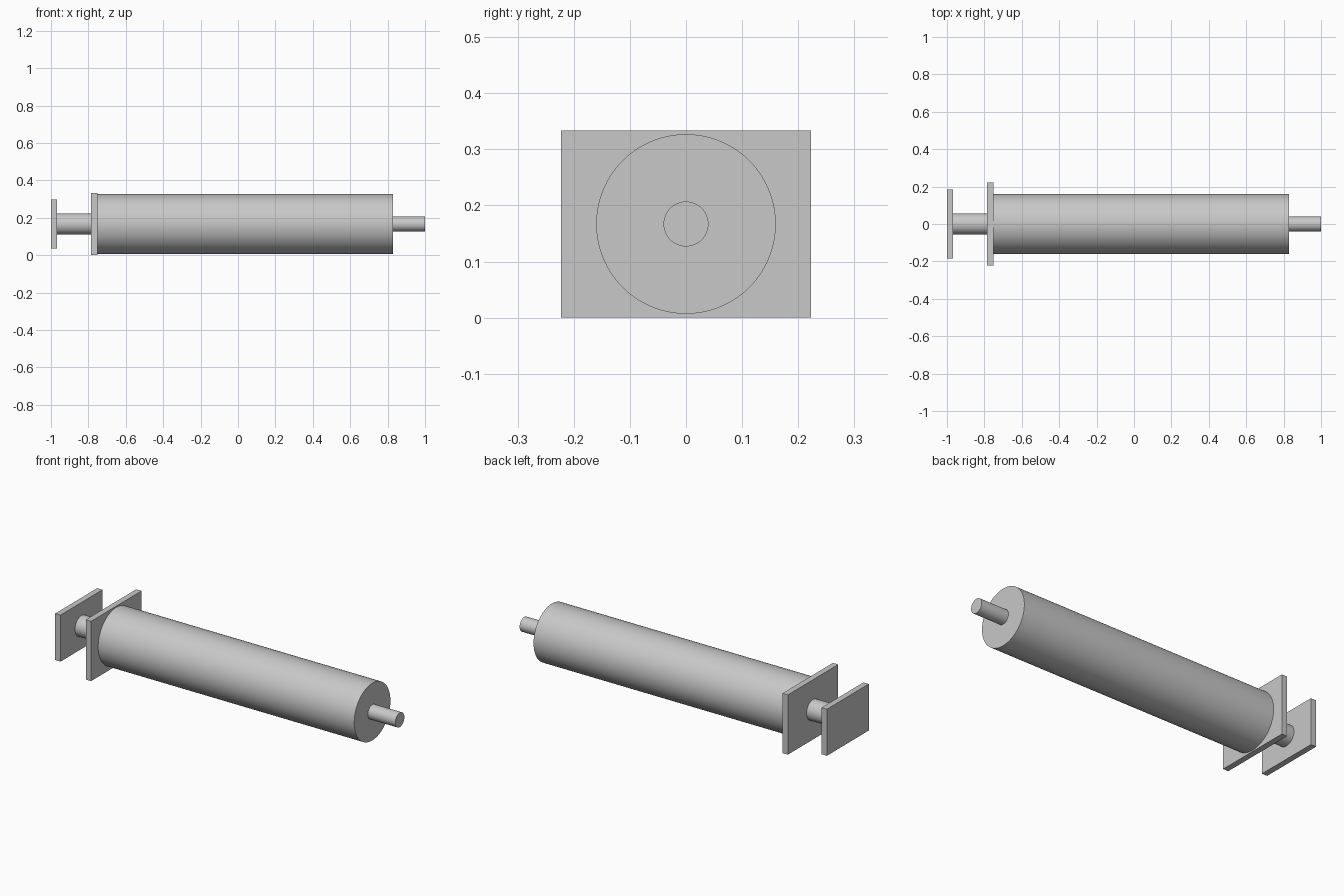
import bpy
import math

cube = bpy.data.objects.get("Cube")
if cube:
    bpy.data.objects.remove(cube, do_unlink=True)

AXIS_Z = 0.167

# Single light grey plastic
GREY = (0.58, 0.58, 0.58, 1)
plastic = bpy.data.materials.new("light_grey")
plastic.use_nodes = True
plastic.diffuse_color = GREY
plastic.node_tree.nodes["Principled BSDF"].inputs["Base Color"].default_value = GREY


def finish(name):
    obj = bpy.context.object
    obj.name = obj.data.name = name
    obj.data.materials.append(plastic)
    return obj


def rod(name, x0, x1, radius):
    """Smooth cylinder along x."""
    bpy.ops.mesh.primitive_cylinder_add(
        vertices=96, radius=radius, depth=x1 - x0,
        location=((x0 + x1) / 2, 0, AXIS_Z), rotation=(0, math.pi / 2, 0))
    finish(name)
    bpy.ops.object.transform_apply(location=False, rotation=True, scale=True)
    bpy.ops.object.shade_smooth_by_angle(angle=math.radians(30))


def plate(name, x0, x1, width, height):
    """Flat rectangular plate across the axis."""
    bpy.ops.mesh.primitive_cube_add(size=1, location=((x0 + x1) / 2, 0, AXIS_Z))
    obj = finish(name)
    obj.scale = (x1 - x0, width, height)
    bpy.ops.object.transform_apply(location=False, rotation=False, scale=True)


# Plunger: thumb plate and rod
plate("thumb_plate", -1.0, -0.967, 0.37, 0.26)
rod("plunger_rod", -0.967, -0.785, 0.057)

# Body: finger flange, barrel and outlet tip
plate("finger_flange", -0.785, -0.752, 0.445, 0.334)
rod("barrel", -0.752, 0.83, 0.16)
rod("outlet_tip", 0.83, 1.0, 0.04)
